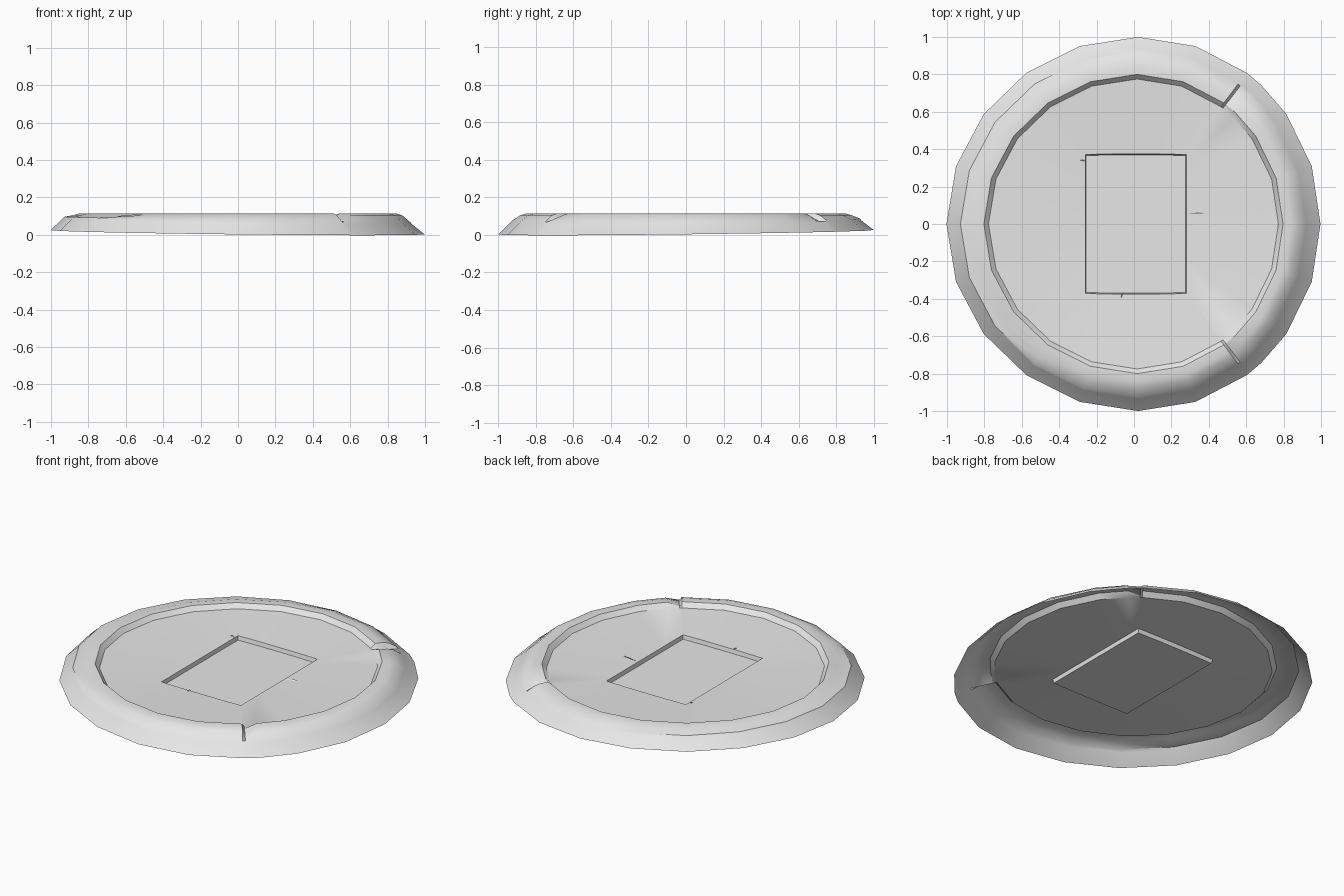
import bpy, bmesh
from math import sin, cos, radians

cube = bpy.data.objects.get("Cube")
if cube:
    bpy.data.objects.remove(cube)

grey = bpy.data.materials.new("worn_grey")
grey.use_nodes = True
grey.diffuse_color = (0.8, 0.8, 0.8, 1)
grey.node_tree.nodes["Principled BSDF"].inputs["Base Color"].default_value = (0.8, 0.8, 0.8, 1)

NOTCHES = (54, 306)            # cuts through the rim
HALF_X, HALF_Y = 0.27, 0.375   # sunken panel
RIM = [(0.925, 0.082), (0.88, 0.105), (0.845, 0.115), (0.80, 0.115)]


def finish(bm, name):
    mesh = bpy.data.meshes.new(name)
    bm.normal_update()
    bm.to_mesh(mesh)
    bm.free()
    obj = bpy.data.objects.new(name, mesh)
    bpy.context.collection.objects.link(obj)
    mesh.materials.append(grey)
    return obj


def round_point(r, deg, z):
    c, s = cos(radians(deg)), sin(radians(deg))
    return (r * (c + 0.025 * s * s) - 0.003, r * s, z)


def panel_point(deg, scale, z):
    c, s = cos(radians(deg)), sin(radians(deg))
    r = scale * min(HALF_X / max(abs(c), 0.001), HALF_Y / max(abs(s), 0.001))
    return (r * c + 0.01, r * s, z)


def column(deg, notch):
    """Points from the skirt's lower edge in to the sunken panel."""
    c, s = cos(radians(deg)), sin(radians(deg))
    tilt = 0.005 * s - 0.015 * c
    pts = [round_point(1.0, deg, 0.014 - 0.011 * c + 0.012 * s),
           round_point(0.935, deg, 0.07 + tilt)]
    for i, (r, z) in enumerate(RIM):
        if i == 0:
            z += tilt
        if notch:
            z = min(z, 0.07 + 0.005 * i)
        # chipped stretch of the crown
        if deg == 216 and i in (1, 2):
            z -= 0.018
        pts.append(round_point(r, deg, z))
    pts.append(round_point(0.775, deg, 0.088))
    pts.append(panel_point(deg, 1.0, 0.07))
    pts.append(panel_point(deg, 0.985, 0.046))
    return pts


# Shell: twenty-sided sweep with extra columns at the notches
angles = [(18 * i, False) for i in range(20)]
for a in NOTCHES:
    side = -1 if a < 180 else 1
    angles += [(a + side, True), (a + 6 * side, False)]
angles.sort()

bm = bmesh.new()
cols = [[bm.verts.new(p) for p in column(*a)] for a in angles]
for i, a in enumerate(cols):
    b = cols[(i + 1) % len(cols)]
    for j in range(len(a) - 1):
        bm.faces.new((a[j], b[j], b[j + 1], a[j + 1]))
bm.faces.new([col[-1] for col in cols])
shell = finish(bm, "round_shell")

bpy.ops.object.select_all(action="DESELECT")
shell.select_set(True)
bpy.context.view_layer.objects.active = shell
bpy.ops.object.shade_smooth_by_angle(angle=radians(30))


# Small cracks running out from the panel edge
def crack(name, base, tip, width):
    bm = bmesh.new()
    dx, dy = tip[0] - base[0], tip[1] - base[1]
    length = (dx * dx + dy * dy) ** 0.5
    nx, ny = -dy / length * width, dx / length * width
    z = 0.071
    a = bm.verts.new((base[0] - nx, base[1] - ny, z))
    b = bm.verts.new((base[0] + nx, base[1] + ny, z))
    t = bm.verts.new((*tip, z + 0.003))
    m = bm.verts.new(((base[0] + tip[0]) / 2, (base[1] + tip[1]) / 2 + width, z + 0.007))
    for f in ((a, t, m), (t, b, m), (b, a, m)):
        bm.faces.new(f)
    finish(bm, name)


crack("crack_left_side", (0.29, 0.06), (0.39, 0.055), 0.006)
crack("crack_right_side", (-0.26, 0.34), (-0.29, 0.34), 0.004)
crack("crack_front", (-0.06, -0.37), (-0.07, -0.395), 0.004)
